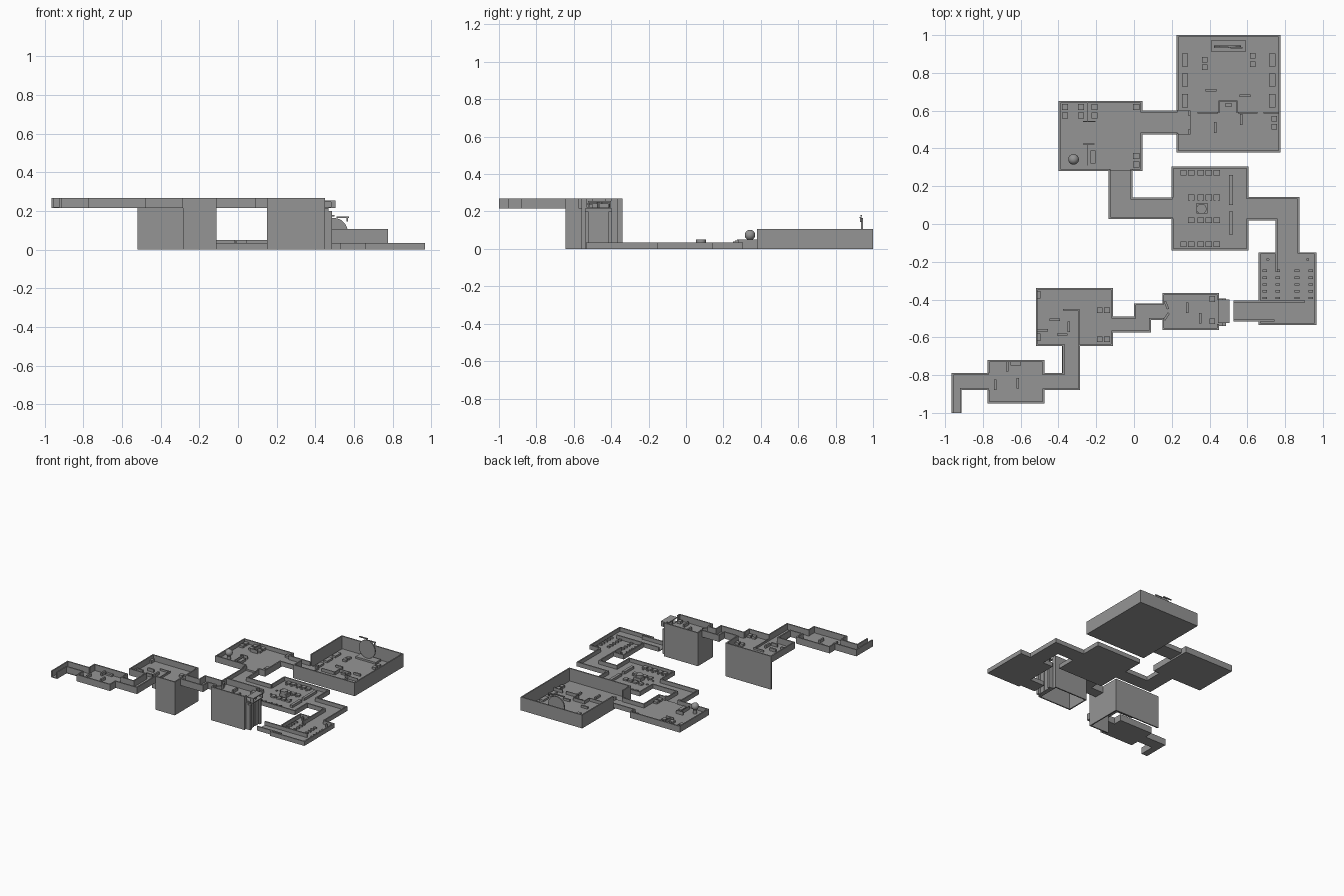
import bpy, math

T = 0.01    # wall thickness
FL = 0.005  # floor thickness


def part(name, boxes):
    """One object made of boxes given as (x0, x1, y0, y1, z0, z1)."""
    v, f = [], []
    for x0, x1, y0, y1, z0, z1 in boxes:
        n = len(v)
        v += [(x, y, z) for z in (z0, z1) for x, y in ((x0, y0), (x1, y0), (x1, y1), (x0, y1))]
        f += [tuple(n + i for i in q) for q in
              ((3, 2, 1, 0), (4, 5, 6, 7), (0, 1, 5, 4), (1, 2, 6, 5), (2, 3, 7, 6), (3, 0, 4, 7))]
    me = bpy.data.meshes.new(name)
    me.from_pydata(v, [], f)
    ob = bpy.data.objects.new(name, me)
    bpy.context.collection.objects.link(ob)
    return ob


def room(name, x0, x1, y0, y1, z, top, gaps={}, base={}):
    """Floor and four walls; gaps are door ranges, base lowers a wall's foot."""
    boxes = [(x0, x1, y0, y1, z, z + FL)]
    for s in "WESN":
        a, b = (y0, y1) if s in "WE" else (x0, x1)
        zb = base.get(s, z)
        g = gaps.get(s)
        segs = [(a, b, zb, top)]
        if g:
            segs = [(a, g[0], zb, top), (g[1], b, zb, top)]
            if zb < z:
                segs.append((g[0], g[1], zb, z))
        for p, q, lo, hi in segs:
            if q - p < 0.001:
                continue
            if s in "WE":
                x = x0 if s == "W" else x1 - T
                boxes.append((x, x + T, p, q, lo, hi))
            else:
                y = y0 if s == "S" else y1 - T
                boxes.append((p, q, y, y + T, lo, hi))
    return part(name, boxes)


def corridor(name, floors, walls, z, top):
    """Floor rectangles plus straight walls (x0, y0, x1, y1)."""
    boxes = [(*r, z, z + FL) for r in floors]
    for x0, y0, x1, y1 in walls:
        h = T / 2
        boxes.append((min(x0, x1) - h, max(x0, x1) + h, min(y0, y1) - h, max(y0, y1) + h, z, top))
    return part(name, boxes)


def props(name, centres, sx, sy, z, h):
    part(name, [(x - sx / 2, x + sx / 2, y - sy / 2, y + sy / 2, z, z + h) for x, y in centres])


def cyl(name, loc, r, h, rot=(0, 0, 0), n=32):
    bpy.ops.mesh.primitive_cylinder_add(vertices=n, radius=r, depth=h, location=loc, rotation=rot)
    bpy.context.object.name = name
    bpy.ops.object.shade_smooth_by_angle()


LOW, BZ, UP, UT = 0.035, 0.013, 0.215, 0.268

# rooms, from the far hall to the upper entrance
room("great_hall", 0.225, 0.775, 0.379, 1.0, 0, 0.107, {"W": (0.48, 0.60)})
room("storage_room", -0.40, 0.045, 0.28, 0.65, BZ, 0.05, {"E": (0.48, 0.60), "S": (-0.13, -0.01)})
room("office_room", 0.198, 0.605, -0.14, 0.305, 0, LOW, {"W": (0.03, 0.14), "E": (0.02, 0.14)})
room("seating_room", 0.66, 0.966, -0.535, -0.15, 0, LOW, {"N": (0.75, 0.875), "W": (-0.515, -0.405)})
room("lift_room", 0.15, 0.45, -0.56, -0.365, UP, UT,
     {"W": (-0.505, -0.42), "E": (-0.53, -0.40)}, dict.fromkeys("WESN", 0))
room("upper_room", -0.52, -0.112, -0.645, -0.34, UP, UT,
     {"S": (-0.375, -0.285), "E": (-0.575, -0.49)}, {"E": 0, "N": 0})
part("upper_room_skirt", [(-0.285, -0.112, -0.645, -0.635, 0, UP)])
room("entry_room", -0.775, -0.475, -0.95, -0.72, UP, UT, {"W": (-0.88, -0.79), "E": (-0.88, -0.79)})

# corridors
corridor("hall_corridor", [(0.04, 0.30, 0.475, 0.60)],
         [(0.04, 0.595, 0.225, 0.595), (0.04, 0.48, 0.225, 0.48)], BZ, 0.05)
corridor("storage_corridor", [(-0.135, -0.01, 0.03, 0.285), (-0.01, 0.20, 0.03, 0.14)],
         [(-0.13, 0.285, -0.13, 0.032), (-0.13, 0.032, 0.2, 0.032),
          (-0.013, 0.285, -0.013, 0.135), (-0.013, 0.135, 0.2, 0.135)], 0, LOW)
corridor("office_corridor", [(0.60, 0.875, 0.02, 0.14), (0.75, 0.875, -0.25, 0.02)],
         [(0.60, 0.138, 0.87, 0.138), (0.87, 0.138, 0.87, -0.15),
          (0.60, 0.023, 0.755, 0.023), (0.755, 0.023, 0.755, -0.25)], 0, LOW)
corridor("lift_corridor", [(0.528, 0.66, -0.515, -0.405)],
         [(0.533, -0.41, 0.90, -0.41), (0.533, -0.51, 0.74, -0.51)], 0, LOW)
corridor("upper_corridor", [(0, 0.15, -0.505, -0.42), (0, 0.09, -0.575, -0.50), (-0.115, 0, -0.575, -0.49)],
         [(0.15, -0.425, 0.005, -0.425), (0.005, -0.425, 0.005, -0.495), (0.005, -0.495, -0.115, -0.495),
          (0.15, -0.503, 0.085, -0.503), (0.085, -0.503, 0.085, -0.57), (0.085, -0.57, -0.115, -0.57)], UP, UT)
corridor("bent_corridor", [(-0.38, -0.285, -0.88, -0.45), (-0.48, -0.38, -0.88, -0.79)],
         [(-0.29, -0.64, -0.29, -0.875), (-0.29, -0.875, -0.48, -0.875),
          (-0.373, -0.64, -0.373, -0.795), (-0.373, -0.795, -0.48, -0.795)], UP, UT)
corridor("start_corridor", [(-0.965, -0.775, -0.88, -0.79), (-0.965, -0.912, -1.0, -0.875)],
         [(-0.775, -0.795, -0.96, -0.795), (-0.96, -0.795, -0.96, -0.995),
          (-0.775, -0.873, -0.917, -0.873), (-0.917, -0.873, -0.917, -0.995)], UP, UT)
part("storage_step_walls", [(x, x + T, 0.25 + i * 0.012, 0.285, LOW, LOW + 0.005 * (i + 1))
                            for x in (-0.135, -0.018) for i in range(3)])
part("storage_foundation", [(-0.40, 0.045, 0.28, 0.65, 0, BZ)])
part("inner_stair_rail", [(-0.375, -0.29, -0.458, -0.45, UP, 0.235), (-0.296, -0.288, -0.635, -0.45, UP, 0.235)])

# lift shaft, doors and head gear
part("lift_shaft", [(0.45, 0.468, -0.54, -0.395, 0, 0.215), (0.468, 0.487, -0.54, -0.52, 0, 0.2),
                    (0.468, 0.487, -0.415, -0.395, 0, 0.2), (0.468, 0.475, -0.512, -0.472, 0, 0.2),
                    (0.468, 0.475, -0.463, -0.418, 0, 0.2)])
part("lift_head", [(0.445, 0.505, -0.525, -0.40, 0.215, 0.222), (0.445, 0.505, -0.525, -0.40, 0.248, 0.255),
                   (0.48, 0.505, -0.525, -0.515, 0.222, 0.248), (0.48, 0.505, -0.41, -0.40, 0.222, 0.248),
                   (0.445, 0.487, -0.47, -0.46, 0.222, 0.248)])

# great hall: screen wall, booth, tables, platform and round portal
part("hall_screen", [(0.335, 0.445, 0.586, 0.592, 0, 0.03), (0.55, 0.655, 0.586, 0.592, 0, 0.03),
                     (0.685, 0.77, 0.586, 0.592, 0, 0.03), (0.285, 0.30, 0.475, 0.50, 0, 0.04),
                     (0.285, 0.30, 0.575, 0.60, 0, 0.04)])
part("hall_booth", [(0.447, 0.549, 0.648, 0.654, 0, 0.03), (0.447, 0.453, 0.588, 0.648, 0, 0.03),
                    (0.543, 0.549, 0.588, 0.648, 0, 0.03), (0.483, 0.518, 0.623, 0.638, 0, 0.02)])
props("hall_tables", [(x, y) for x in (0.27, 0.731) for y in (0.868, 0.762, 0.652)], 0.034, 0.07, 0, 0.02)
props("hall_crates", [(0.375, 0.87), (0.375, 0.83), (0.628, 0.89), (0.628, 0.845), (0.743, 0.557), (0.743, 0.515)],
      0.03, 0.03, 0, 0.022)
props("hall_barriers_wide", [(0.408, 0.708), (0.588, 0.68)], 0.058, 0.013, 0, 0.022)
props("hall_barriers_long", [(0.43, 0.51), (0.568, 0.553)], 0.013, 0.058, 0, 0.022)
part("portal_platform", [(0.41, 0.59, 0.91, 0.975, 0, 0.02)])
cyl("portal_disc", (0.495, 0.94, 0.092), 0.072, 0.01, (math.pi / 2, 0, 0))
part("portal_beams", [(0.425, 0.50, 0.932, 0.94, 0.172, 0.18), (0.51, 0.575, 0.928, 0.936, 0.164, 0.171),
                      (0.562, 0.569, 0.93, 0.938, 0.145, 0.17)])

# storage room: ball on a pedestal, crates, partition
cyl("ball_pedestal", (-0.32, 0.342, 0.03), 0.016, 0.034, n=16)
bpy.ops.mesh.primitive_uv_sphere_add(segments=32, ring_count=16, radius=0.028, location=(-0.32, 0.342, 0.074))
bpy.context.object.name = "ball"
bpy.ops.object.shade_smooth()
props("storage_crates", [(x, y) for x in (-0.365, -0.28, -0.21) for y in (0.62, 0.575)]
      + [(0.012, 0.62), (0.012, 0.36), (0.012, 0.315)], 0.032, 0.032, BZ, 0.022)
part("storage_partition", [(-0.25, -0.245, 0.54, 0.64, BZ, 0.045), (-0.25, -0.245, 0.31, 0.42, BZ, 0.045),
                           (-0.27, -0.205, 0.54, 0.545, BZ, 0.045), (-0.27, -0.21, 0.42, 0.425, BZ, 0.045),
                           (-0.23, -0.203, 0.32, 0.39, BZ, 0.038)])

# office room: desks, counter, round planter
XS = (0.262, 0.303, 0.353, 0.396, 0.438)
props("office_desks", [(x, y) for x in XS for y in (0.272, -0.107)]
      + [(x, y) for x in XS[1:] for y in (0.14, 0.02)], 0.033, 0.03, 0, 0.018)
props("office_chairs", [(x, y) for x in XS for y in (0.247, -0.08, 0.118, 0.045)], 0.012, 0.012, 0, 0.012)
part("office_counter", [(0.502, 0.524, 0.10, 0.26, 0, 0.025), (0.502, 0.524, -0.055, 0.065, 0, 0.025)])
part("planter_base", [(0.33, 0.39, 0.055, 0.11, 0, 0.03)])
cyl("planter_bowl", (0.357, 0.08, 0.04), 0.027, 0.022)

# seating room: rows of benches, two posts
props("benches", [(x, -0.248 - 0.036 * i) for x in (0.692, 0.76, 0.863, 0.935) for i in range(5)],
      0.024, 0.012, 0, 0.016)
for i, x in enumerate((0.709, 0.92)):
    cyl("post_%d" % i, (x, -0.188, 0.016), 0.008, 0.03, n=12)

# upper rooms: barriers and crates
props("upper_crates", [(0.415, -0.397), (0.415, -0.515)]
      + [(x, y) for x in (-0.182, -0.143) for y in (-0.457, -0.61)], 0.03, 0.03, UP, 0.025)
props("upper_barriers_long", [(0.283, -0.443), (0.35, -0.50), (-0.345, -0.543), (-0.672, -0.752),
                              (-0.735, -0.85), (-0.616, -0.842)], 0.013, 0.056, UP, 0.028)
props("upper_barriers_wide", [(-0.42, -0.507), (-0.482, -0.563), (-0.38, -0.585)], 0.056, 0.013, UP, 0.028)
props("upper_cabinets", [(-0.502, -0.375), (-0.502, -0.60)], 0.016, 0.04, UP, 0.028)
props("entry_table", [(-0.627, -0.74)], 0.055, 0.02, UP, 0.02)
for i, (y, a) in enumerate(((-0.43, 0.35), (-0.49, -0.6))):
    d = part("swing_door_%d" % i, [(-0.006, 0.006, -0.022, 0.022, UP, UP + 0.04)])
    d.location = (0.172, y, 0)
    d.rotation_euler.z = a

# dark grey finish everywhere
dark = bpy.data.materials.new("dark_grey")
dark.diffuse_color = (0.3, 0.3, 0.3, 1)
for ob in bpy.data.objects:
    ob.data.materials.append(dark)
